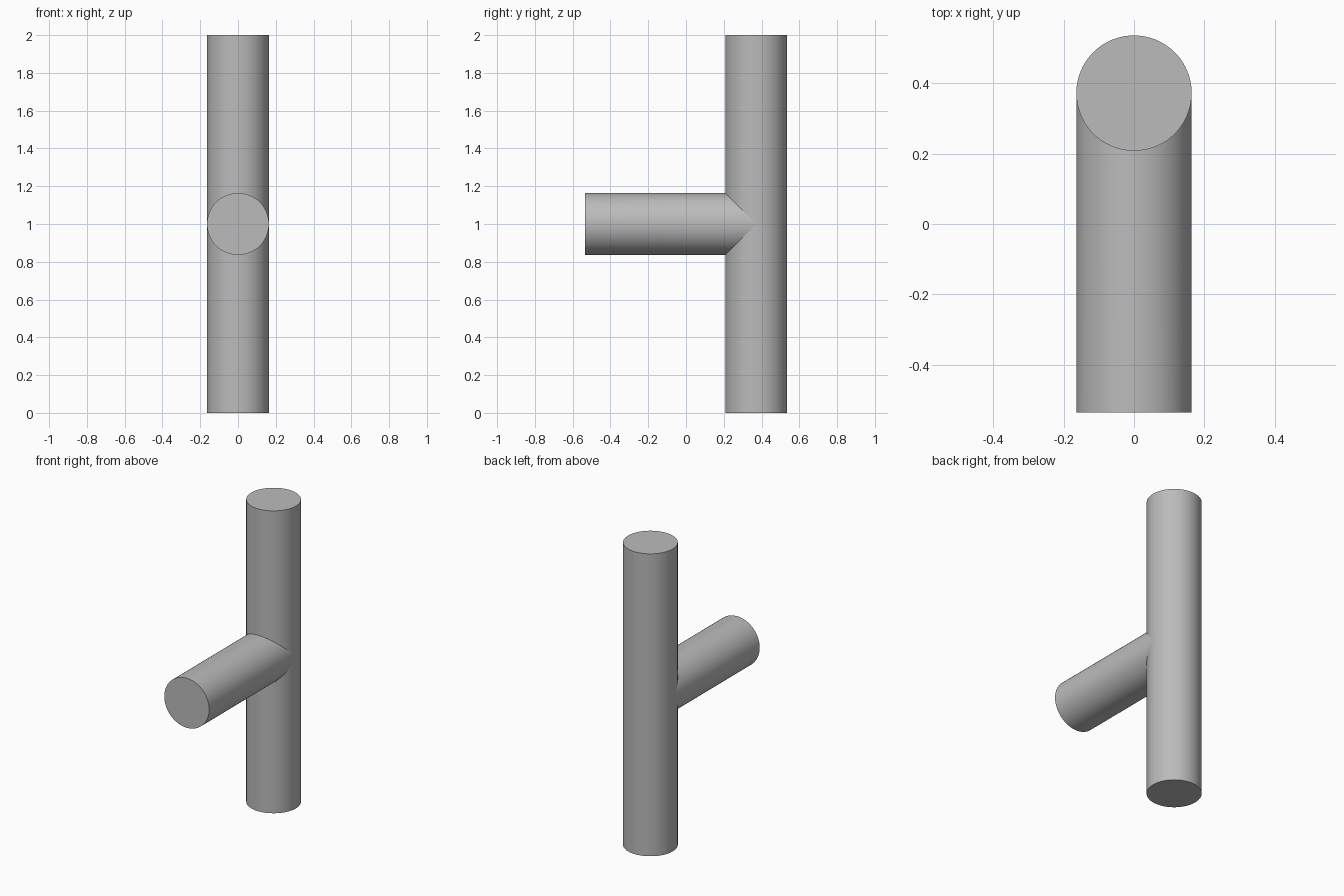
import bpy
from math import radians

RADIUS = 0.164
SIDES = 96
COLUMN_Y = 0.372
FRONT_Y = -0.536

cube = bpy.data.objects.get("Cube")
if cube:
    bpy.data.objects.remove(cube, do_unlink=True)

grey = bpy.data.materials.new("plain grey")
grey.use_nodes = True
colour = (0.5, 0.5, 0.5, 1)
grey.diffuse_color = colour
grey.node_tree.nodes["Principled BSDF"].inputs["Base Color"].default_value = colour


def rod(name, length, location, tilt=0):
    bpy.ops.mesh.primitive_cylinder_add(
        vertices=SIDES, radius=RADIUS, depth=length,
        location=location, rotation=(radians(tilt), 0, 0))
    obj = bpy.context.object
    obj.name = name
    obj.data.materials.append(grey)
    bpy.ops.object.transform_apply(location=True, rotation=True, scale=True)
    return obj


# Upright pipe
upright = rod("upright_pipe", 2, (0, COLUMN_Y, 1))
bpy.ops.object.shade_smooth_by_angle(angle=radians(30))

# Front branch, its back end mitred to the curve of the upright
branch = rod("front_branch", COLUMN_Y - FRONT_Y,
             (0, (COLUMN_Y + FRONT_Y) / 2, 1), 90)
for v in branch.data.vertices:
    if v.co.y > 0:
        v.co.y = COLUMN_Y - abs(v.co.z - 1)

# Remove the hidden cap inside the joint
bpy.ops.object.mode_set(mode='EDIT')
bpy.ops.mesh.select_all(action='DESELECT')
bpy.ops.object.mode_set(mode='OBJECT')
for face in branch.data.polygons:
    face.select = len(face.vertices) > 4 and face.center.y > 0
bpy.ops.object.mode_set(mode='EDIT')
bpy.ops.mesh.delete(type='FACE')
bpy.ops.object.mode_set(mode='OBJECT')
bpy.ops.object.shade_smooth_by_angle(angle=radians(30))
